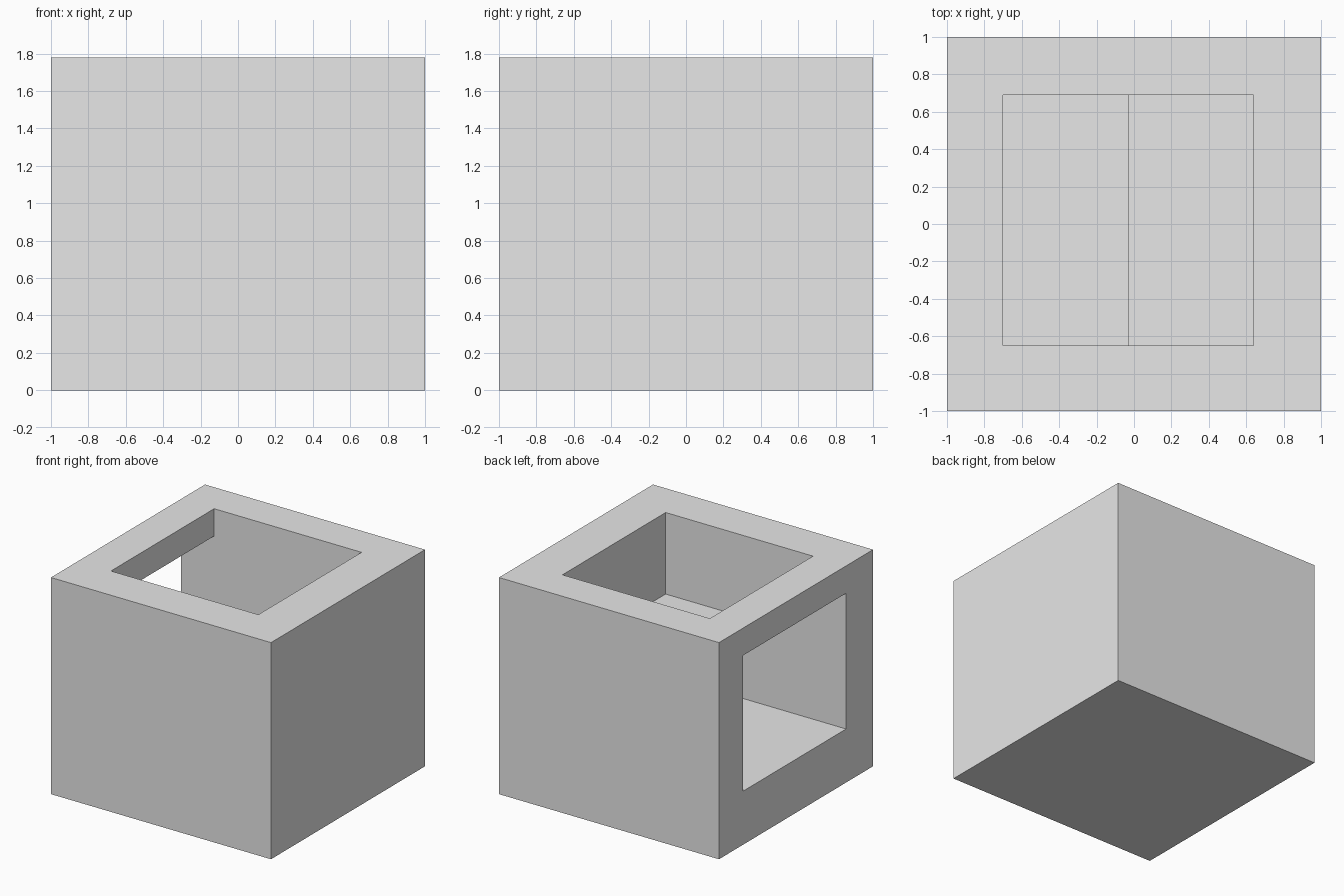
import bpy
import bmesh

# Remove the default cube
cube = bpy.data.objects.get("Cube")
if cube:
    bpy.data.objects.remove(cube, do_unlink=True)

grey = bpy.data.materials.new("plain grey")
grey.use_nodes = True
colour = (0.8, 0.8, 0.8, 1)
grey.diffuse_color = colour
grey.node_tree.nodes["Principled BSDF"].inputs["Base Color"].default_value = colour


def profile_prism(name, profile, y0, y1):
    """Extrude an x-z outline from y0 to y1."""
    bm = bmesh.new()
    face = bm.faces.new([bm.verts.new((x, y0, z)) for x, z in profile])
    out = bmesh.ops.extrude_face_region(bm, geom=[face])
    moved = [v for v in out["geom"] if isinstance(v, bmesh.types.BMVert)]
    bmesh.ops.translate(bm, verts=moved, vec=(0, y1 - y0, 0))
    bmesh.ops.recalc_face_normals(bm, faces=bm.faces)
    mesh = bpy.data.meshes.new(name)
    bm.to_mesh(mesh)
    bm.free()
    mesh.materials.append(grey)
    obj = bpy.data.objects.new(name, mesh)
    bpy.context.collection.objects.link(obj)
    return obj


H = 1.78                      # block height
LEFT, RIGHT = -0.70, 0.64     # top opening in x
FRONT, BACK = -0.65, 0.69     # both openings in y
STEP, SHELF = -0.03, 1.11     # inner step
FLOOR, LINTEL = 0.44, 1.555   # side opening in z

# Solid block
block = profile_prism("hollow_block", [(-1, 0), (1, 0), (1, H), (-1, H)], -1, 1)

# Stepped passage from the top opening out through the side
passage = profile_prism("passage_cutter", [
    (-1.2, FLOOR), (STEP, FLOOR), (STEP, SHELF), (RIGHT, SHELF),
    (RIGHT, H + 0.2), (LEFT, H + 0.2), (LEFT, LINTEL), (-1.2, LINTEL)],
    FRONT, BACK)
passage.hide_render = True
passage.hide_viewport = True
passage.display_type = 'WIRE'

cut = block.modifiers.new("passage", 'BOOLEAN')
cut.operation = 'DIFFERENCE'
cut.solver = 'EXACT'
cut.object = passage
